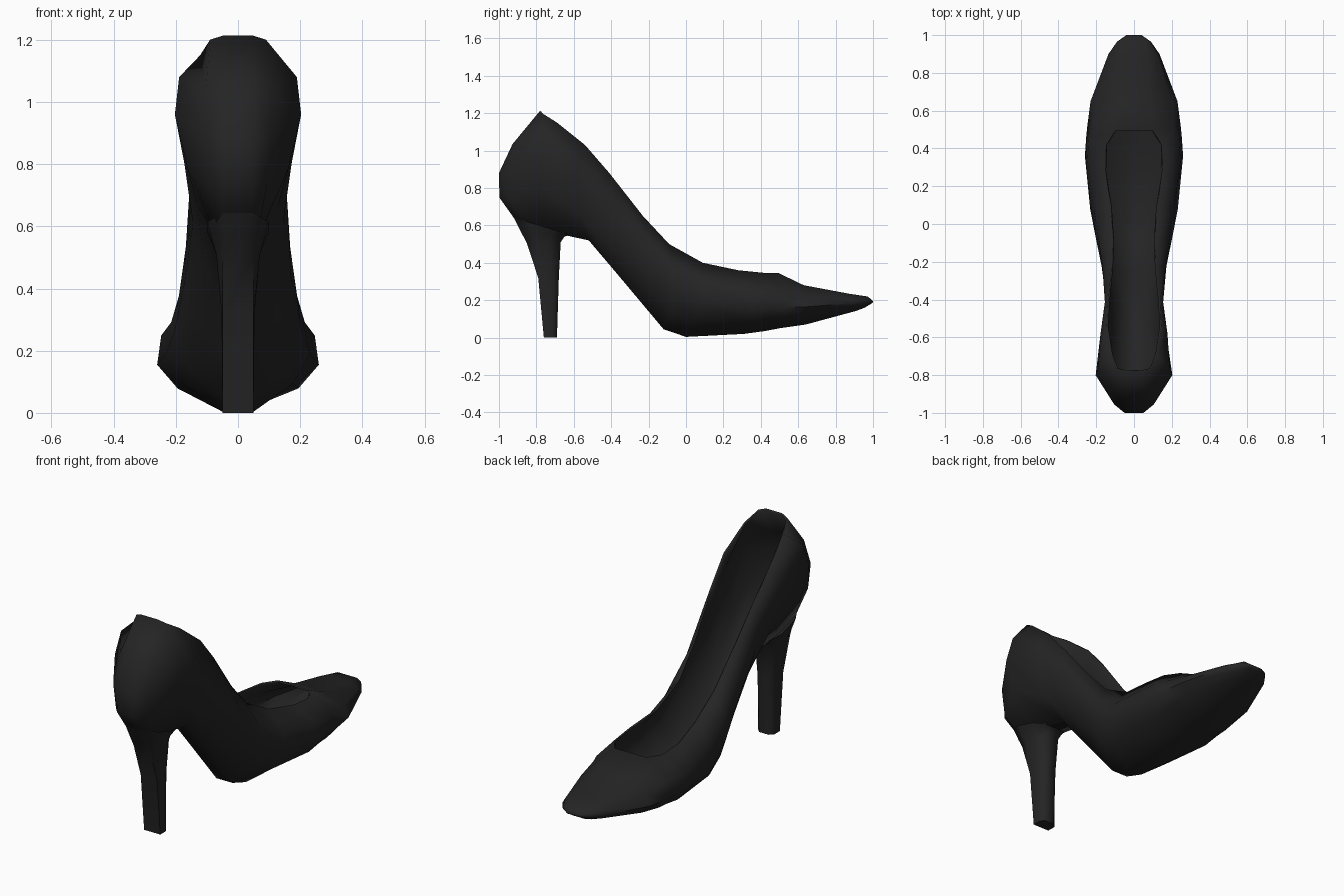
import bpy, bmesh, math

if "Cube" in bpy.data.objects:
    bpy.data.objects.remove(bpy.data.objects["Cube"])

black = bpy.data.materials.new("black leather")
black.diffuse_color = (0.018, 0.018, 0.018, 1)
black.use_nodes = True
black.node_tree.nodes["Principled BSDF"].inputs["Base Color"].default_value = black.diffuse_color


def make_object(name, bm):
    bmesh.ops.recalc_face_normals(bm, faces=bm.faces)
    mesh = bpy.data.meshes.new(name)
    bm.to_mesh(mesh)
    bm.free()
    mesh.materials.append(black)
    ob = bpy.data.objects.new(name, mesh)
    bpy.context.collection.objects.link(ob)
    bpy.ops.object.select_all(action='DESELECT')
    ob.select_set(True)
    bpy.context.view_layer.objects.active = ob
    bpy.ops.object.shade_smooth_by_angle(angle=math.radians(65))
    return ob


# Shoe body sections, back to toe: (half width, y, z) at sole edge, widest side, rim
sections = [
    ((.05, -.92, .64), (.05, -1.0, .88), (.05, -.78, 1.213)),
    ((.07, -.87, .61), (.105, -.955, .88), (.09, -.77, 1.20)),
    ((.07, -.75, .57), (.203, -.80, .96), (.122, -.69, 1.15)),
    ((.05, -.52, .52), (.172, -.59, .80), (.145, -.54, 1.03)),
    ((.05, -.38, .355), (.145, -.41, .61), (.138, -.41, .88)),
    ((.05, -.25, .20), (.172, -.22, .42), (.12, -.23, .65)),
    ((.05, -.12, .045), (.205, -.06, .26), (.113, -.09, .50)),
    ((.05, .00, .004), (.232, .08, .19), (.125, .09, .40)),
    ((.05, .31, .02), (.26, .36, .155), (.155, .28, .36)),
    ((.05, .42, .035), (.253, .46, .16), (.15, .42, .346)),
    ((.05, .50, .05), (.247, .52, .16), (.10, .495, .345)),
    ((.05, .64, .07), (.23, .65, .165), (.09, .63, .28)),
    ((.05, .91, .143), (.135, .90, .185), (.08, .87, .235)),
    ((.04, .955, .16), (.09, .965, .19), (.06, .97, .22)),
    ((.03, .985, .18), (.04, 1.0, .19), (.03, .99, .205)),
]
VAMP = 10  # first section that is closed over the top


def curve(a, b, c, t):
    """Quadratic through a, b, c at t = 0, 0.5, 1."""
    wa, wb, wc = (1 - t) * (1 - 2 * t), 4 * t * (1 - t), t * (2 * t - 1)
    return [wa * i + wb * j + wc * k for i, j, k in zip(a, b, c)]


STEPS = 4
bm = bmesh.new()
rings = []
for sec in sections:
    half = [curve(*sec, k / STEPS) for k in range(STEPS + 1)]
    right = [bm.verts.new(p) for p in half]
    left = [bm.verts.new((-p[0], p[1], p[2])) for p in half]
    rings.append(right[::-1] + left)
n = len(rings[0])
for i in range(len(rings) - 1):
    a, b = rings[i], rings[i + 1]
    for k in range(n if i >= VAMP else n - 1):
        m = (k + 1) % n
        bm.faces.new((a[k], a[m], b[m], b[k]))
# Back strip and toe tip
for r in (rings[0], rings[-1]):
    for k in range(STEPS):
        bm.faces.new((r[k], r[k + 1], r[n - 2 - k], r[n - 1 - k]))
body = make_object("shoe_body", bm)
# Thin leather wall, growing inward
wall = body.modifiers.new("wall", 'SOLIDIFY')
wall.thickness = 0.01
wall.offset = -1

# Heel: chamfered sections (back z, front z, back y, front y, half width)
levels = [
    (0, 0, -.76, -.69, .05),
    (.32, .32, -.79, -.68, .053),
    (.51, .51, -.853, -.67, .07),
    (.57, .54, -.885, -.65, .085),
    (.643, .55, -.922, -.62, .098),
]
bm = bmesh.new()
loops = []
for zb, zf, back, front, w in levels:
    # y fractions along the section, back to front, with half widths
    side = [(.05, 0), (w, .3), (w, .7), (w * .6, 1)]
    pts = side + [(-x, f) for x, f in reversed(side)]
    loops.append([bm.verts.new((x, back + f * (front - back), zb + f * (zf - zb)))
                  for x, f in pts])
for a, b in zip(loops, loops[1:]):
    for k in range(8):
        m = (k + 1) % 8
        bm.faces.new((a[k], a[m], b[m], b[k]))
bm.faces.new(loops[0])
make_object("heel", bm)
